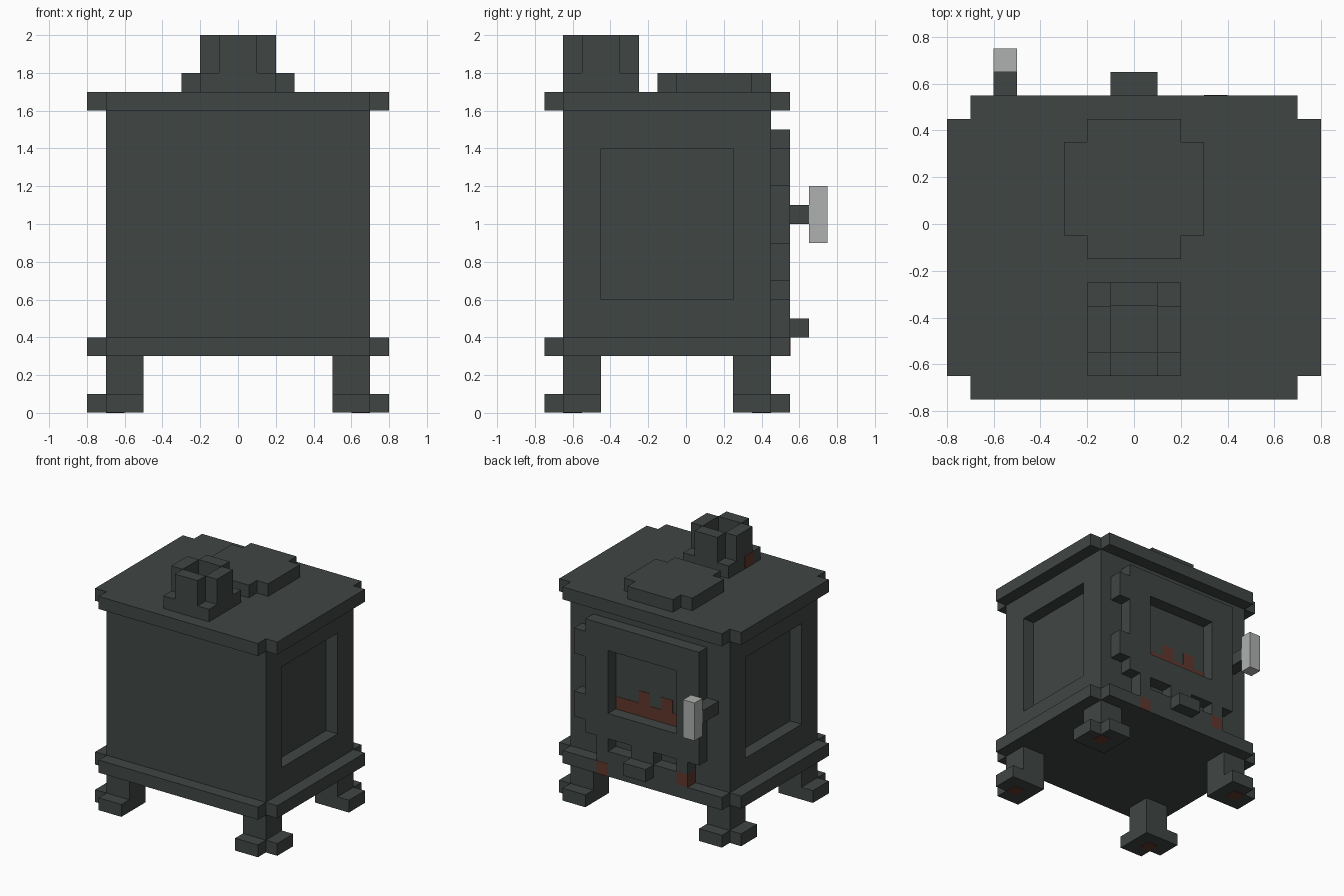
import bpy
import bmesh
from mathutils import Vector

cube = bpy.data.objects.get("Cube")
if cube:
    bpy.data.objects.remove(cube, do_unlink=True)


def material(name, rgb):
    mat = bpy.data.materials.new(name)
    mat.use_nodes = True
    colour = (*rgb, 1)
    mat.diffuse_color = colour
    node = next(n for n in mat.node_tree.nodes if n.type == "BSDF_PRINCIPLED")
    node.inputs["Base Color"].default_value = colour
    return mat


IRON = material("cast iron", (0.051, 0.061, 0.059))
STEEL = material("pale steel", (0.42, 0.44, 0.425))
EMBER = material("ember rust", (0.115, 0.038, 0.025))


def finish(name, bm, mat):
    bmesh.ops.recalc_face_normals(bm, faces=bm.faces)
    mesh = bpy.data.meshes.new(name)
    bm.to_mesh(mesh)
    bm.free()
    mesh.materials.append(mat)
    obj = bpy.data.objects.new(name, mesh)
    bpy.context.collection.objects.link(obj)
    return obj


def box(name, x, y, z, mat=IRON, recessed=()):
    """Box from axis ranges; faces along the recessed directions get a sunk panel."""
    bm = bmesh.new()
    bmesh.ops.create_cube(bm, size=1)
    for v in bm.verts:
        v.co = [a + (c + 0.5) * (b - a) for c, (a, b) in zip(v.co, (x, y, z))]
    for direction in map(Vector, recessed):
        bm.normal_update()
        face = max(bm.faces, key=lambda f: f.normal.dot(direction))
        bmesh.ops.inset_region(bm, faces=[face], thickness=0.2, use_even_offset=True)
        panel = bmesh.ops.extrude_discrete_faces(bm, faces=[face])["faces"][0]
        for v in panel.verts:
            v.co -= direction * 0.1
    return finish(name, bm, mat)


def prism(name, outline, z0, z1, mat=IRON):
    bm = bmesh.new()
    face = bm.faces.new([bm.verts.new((px, py, z0)) for px, py in outline])
    top = bmesh.ops.extrude_face_region(bm, geom=[face])["geom"]
    for v in top:
        if isinstance(v, bmesh.types.BMVert):
            v.co.z = z1
    return finish(name, bm, mat)


def notched(x, y0, y1, n=0.1):
    """Rectangle outline with a square bite out of each corner."""
    half = [(x, y0 + n), (x, y1 - n), (x - n, y1 - n), (x - n, y1)]
    other = [(-px, py) for px, py in reversed(half)]
    return half + other + [(-x + n, y0 + n), (-x + n, y0), (x - n, y0), (x - n, y0 + n)]


# Stove body with sunk side panels, between two notched plates
box("body", (-0.7, 0.7), (-0.65, 0.45), (0.4, 1.6), recessed=[(1, 0, 0), (-1, 0, 0)])
prism("base_plate", notched(0.8, -0.75, 0.55), 0.3, 0.4)
prism("top_plate", notched(0.8, -0.75, 0.55), 1.6, 1.7)
prism("hot_plate", notched(0.3, -0.15, 0.45), 1.7, 1.8)

# Legs with spread feet and rust spots beneath
for sx, side in ((1, "left"), (-1, "right")):
    for sy, end in ((1, "back"), (-1, "front")):
        def spread(a, b):
            return sorted((sx * a, sx * b))

        def depth(a, b):
            return sorted((sy * a - 0.1, sy * b - 0.1))

        tag = f"{end}_{side}"
        box(f"leg_{tag}", spread(0.5, 0.7), depth(0.35, 0.55), (0.1, 0.3))
        foot = [(0.5, 0.35), (0.8, 0.35), (0.8, 0.55), (0.7, 0.55), (0.7, 0.65), (0.5, 0.65)]
        prism(f"foot_{tag}", [(sx * a, sy * b - 0.1) for a, b in foot], 0.002, 0.1)
        box(f"foot_spot_{tag}", spread(0.6, 0.7), depth(0.45, 0.55), (0, 0.004), EMBER)

# Chimney: square base with four walls around an open flue
box("chimney_base", (-0.2, 0.2), (-0.65, -0.25), (1.7, 1.8))
for s, side in ((1, "a"), (-1, "b")):
    near, far = sorted((s * 0.1, s * 0.2))
    box(f"flue_side_wall_{side}", (near, far), (-0.55, -0.35), (1.8, 2))
    box(f"flue_end_wall_{side}", (-0.1, 0.1), (near - 0.45, far - 0.45), (1.8, 2))
box("chimney_spot", (-0.202, -0.2), (-0.55, -0.45), (1.7, 1.8), EMBER)

# Fire door with a sunk window, hinges and flames
box("door", (-0.5, 0.5), (0.45, 0.55), (0.6, 1.5), recessed=[(0, 1, 0)])
for z, place in ((0.7, "lower"), (1.2, "upper")):
    box(f"hinge_{place}", (0.5, 0.6), (0.45, 0.55), (z, z + 0.2))
box("flame_bed", (-0.3, 0.3), (0.45, 0.453), (0.8, 0.9), EMBER)
for x in (0, -0.2):
    box("flame_tongue", (x, x + 0.1), (0.45, 0.453), (0.9, 1), EMBER)

# Door latch and handle
box("latch", (-0.6, -0.5), (0.45, 0.65), (1, 1.1))
box("door_handle", (-0.6, -0.5), (0.65, 0.75), (0.9, 1.2), STEEL)

# Ash drawer with two air vents and a pull
box("drawer_rail", (-0.3, 0.4), (0.45, 0.55), (0.4, 0.5))
box("drawer_rusty_corner", (-0.4, -0.3), (0.45, 0.55), (0.4, 0.5), EMBER)
for x0, x1 in ((0.3, 0.4), (-0.1, 0.1), (-0.4, -0.3)):
    box("drawer_post", (x0, x1), (0.45, 0.55), (0.5, 0.6))
box("drawer_pull", (-0.1, 0.1), (0.55, 0.65), (0.4, 0.5))
box("base_spot", (0.3, 0.4), (0.55, 0.552), (0.3, 0.4), EMBER)
